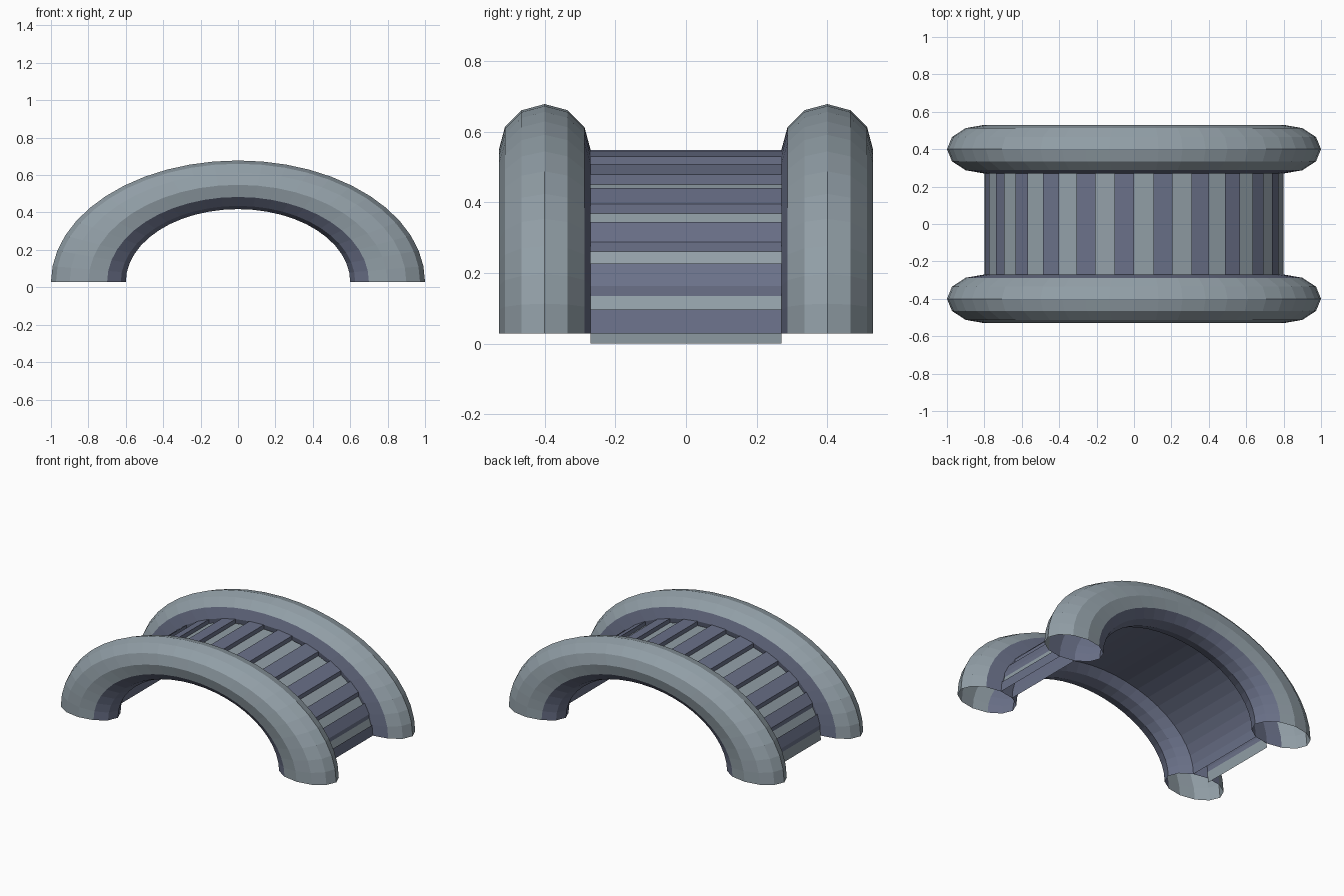
import bpy, bmesh
from math import sin, cos, pi

if "Cube" in bpy.data.objects:
    bpy.data.objects.remove(bpy.data.objects["Cube"])

SEG = 24          # arch segments over the half turn
SIDES = 12        # sides of the rail tube
R, SQUASH = 0.8, 0.65
LIFT = 0.028      # raised planks and rail base height


def material(name, rgb):
    mat = bpy.data.materials.new(name)
    mat.diffuse_color = (*rgb, 1)
    mat.use_nodes = True
    mat.node_tree.nodes["Principled BSDF"].inputs["Base Color"].default_value = mat.diffuse_color
    return mat


MATS = [material("slate", (0.29, 0.35, 0.39)),
        material("dark_slate", (0.145, 0.165, 0.25))]


def finish(name, bm):
    mesh = bpy.data.meshes.new(name)
    bm.to_mesh(mesh)
    bm.free()
    for mat in MATS:
        mesh.materials.append(mat)
    obj = bpy.data.objects.new(name, mesh)
    bpy.context.collection.objects.link(obj)


def arch(angle, radius, lift):
    return radius * cos(angle), radius * SQUASH * sin(angle) + lift


# Rails: flattened half rings with a 12-sided tube, open at the feet;
# the faces towards the deck and the inside of the arch are darker
def rail(name, side):
    bm = bmesh.new()
    rings = []
    for i in range(SEG + 1):
        ring = []
        for j in range(SIDES):
            b = 2 * pi * j / SIDES
            x, z = arch(pi * i / SEG, R + 0.2 * cos(b), LIFT)
            ring.append(bm.verts.new((x, side * (0.4 - 0.13 * sin(b)), z)))
        rings.append(ring)
    for a, b in zip(rings, rings[1:]):
        for j in range(SIDES):
            k = (j + 1) % SIDES
            face = bm.faces.new((a[j], a[k], b[k], b[j]))
            face.material_index = int(2 <= j <= 7)
    bmesh.ops.recalc_face_normals(bm, faces=bm.faces[:])
    finish(name, bm)


# Arched sheet across the bridge from a profile and a dark flag per strip
def sheet(name, profile, dark, half_width, up):
    bm = bmesh.new()
    pairs = [[bm.verts.new((x, y, z)) for y in (-half_width, half_width)]
             for x, z in profile]
    for a, b, d in zip(pairs, pairs[1:], dark):
        quad = (a[0], a[1], b[1], b[0])
        face = bm.faces.new(quad if up else quad[::-1])
        face.material_index = d
    finish(name, bm)


rail("front_rail", -1)
rail("back_rail", 1)

# Deck top: alternate planks raised, with small risers between
profile, dark = [], []
for i in range(SEG):
    raised = int(i % 2 == 0)
    profile += [arch(pi * k / SEG, R, LIFT * raised) for k in (i, i + 1)]
    dark += [raised, 1]
sheet("plank_deck", profile, dark, 0.27, False)

# Smooth underside joining the inner parts of the rails
under = [arch(pi * i / SEG, 0.7, LIFT) for i in range(SEG + 1)]
sheet("deck_underside", under, [1] * SEG, 0.4 - 0.13 * sin(pi / 3), True)
